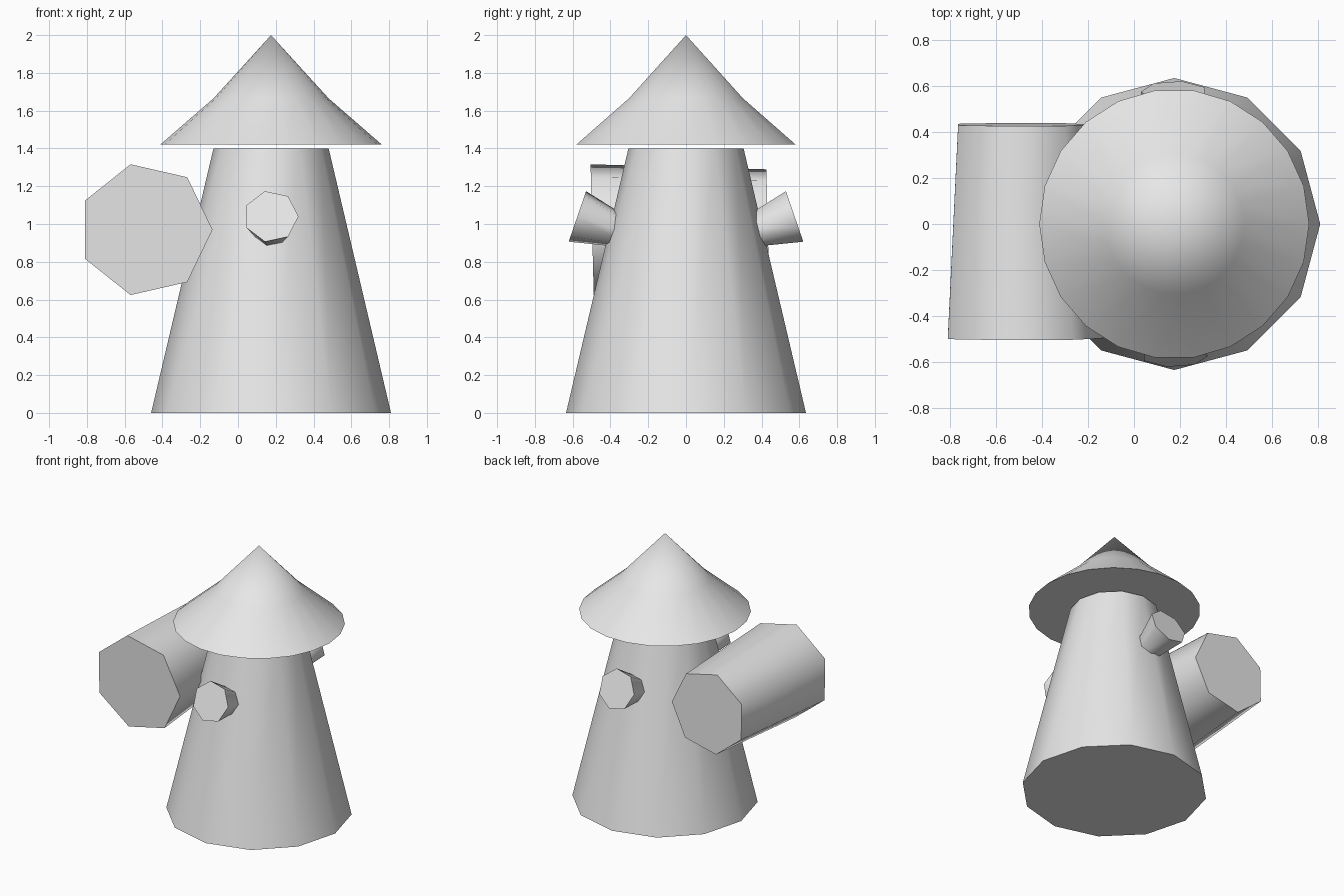
import bpy, bmesh, math
from mathutils import Vector, Matrix

cube = bpy.data.objects.get("Cube")
if cube:
    bpy.data.objects.remove(cube, do_unlink=True)

CENTRE_X = 0.175

# One plain grey for everything
grey = bpy.data.materials.new("plain_grey")
grey.use_nodes = True
colour = (0.8, 0.8, 0.8, 1)
grey.diffuse_color = colour
grey.node_tree.nodes["Principled BSDF"].inputs["Base Color"].default_value = colour


def lathe(name, sides, profile, matrix):
    """Closed solid from (radius, height) rings, first vertex on local +x."""
    bm = bmesh.new()
    rings = []
    for r, z in profile:
        count = sides if r > 0 else 1
        rings.append([bm.verts.new((r * math.cos(math.tau * i / sides),
                                    r * math.sin(math.tau * i / sides), z))
                      for i in range(count)])
    for low, high in zip(rings, rings[1:]):
        for i in range(sides):
            j = (i + 1) % sides
            if len(high) == 1:
                bm.faces.new((low[i], low[j], high[0]))
            else:
                bm.faces.new((low[i], low[j], high[j], high[i]))
    for ring in (rings[0], rings[-1]):
        if len(ring) > 1:
            bm.faces.new(ring)
    bmesh.ops.recalc_face_normals(bm, faces=bm.faces)
    mesh = bpy.data.meshes.new(name)
    bm.to_mesh(mesh)
    bm.free()
    mesh.materials.append(grey)
    ob = bpy.data.objects.new(name, mesh)
    bpy.context.collection.objects.link(ob)
    ob.matrix_world = matrix
    bpy.ops.object.select_all(action="DESELECT")
    ob.select_set(True)
    bpy.context.view_layer.objects.active = ob
    bpy.ops.object.shade_smooth_by_angle(angle=math.radians(60))
    return ob


axis = Matrix.Translation((CENTRE_X, 0, 0))

# Tapered tower and the roof hovering just above it
lathe("tower_body", 12, [(0.635, 0), (0.305, 1.4)], axis)
lathe("roof", 22, [(0.587, 1.42), (0.305, 1.665), (0, 2)], axis)

# Large drum beside the tower, wider at the front, its back slightly raised
back_tilt = math.radians(-90) + 0.024
drum = Matrix.Translation((-0.49, -0.497, 0.97)) @ Matrix.Rotation(back_tilt, 4, "X")
# Raise the drum's back rather than lower it
if (drum.to_3x3() @ Vector((0, 0, 1))).z < 0:
    drum = Matrix.Translation((-0.49, -0.497, 0.97)) @ Matrix.Rotation(-math.pi / 2 - 0.024, 4, "X")
lathe("side_drum", 7, [(0.355, 0), (0.305, 0.93)], drum)

# Flared spouts at front and back, tilted upward
spout = Matrix.Translation((0, -0.575, 1.04)) @ Matrix.Rotation(math.radians(71), 4, "X")
for name, turn in (("front_spout", 0), ("back_spout", math.pi)):
    lathe(name, 7, [(0.073, -0.3), (0.145, 0)],
          axis @ Matrix.Rotation(turn, 4, "Z") @ spout)
